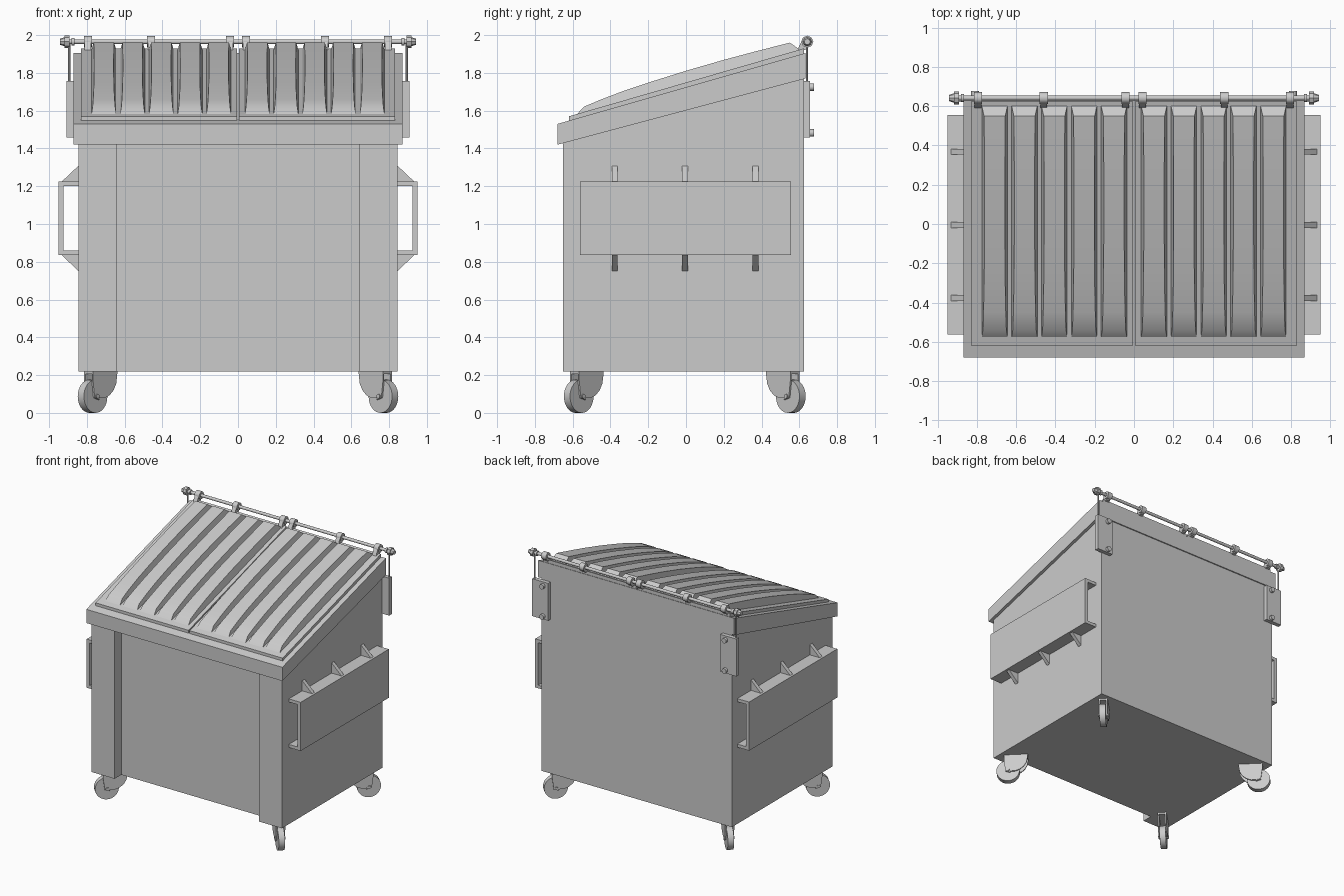
import bpy, bmesh
from math import radians, pi, cos, sin
from mathutils import Matrix, Vector

if "Cube" in bpy.data.objects:
    bpy.data.objects.remove(bpy.data.objects["Cube"])


def finish(name, bm, mirror=True, smooth=False):
    bmesh.ops.recalc_face_normals(bm, faces=bm.faces)
    me = bpy.data.meshes.new(name)
    bm.to_mesh(me)
    bm.free()
    ob = bpy.data.objects.new(name, me)
    bpy.context.collection.objects.link(ob)
    if smooth:
        bpy.ops.object.select_all(action='DESELECT')
        ob.select_set(True)
        bpy.context.view_layer.objects.active = ob
        bpy.ops.object.shade_smooth_by_angle(angle=radians(35))
    if mirror:
        ob.modifiers.new("Mirror", 'MIRROR').use_axis[0] = True
    return ob


def prism(bm, pts, a, b, axis='x'):
    """Extrude a 2D profile from a to b: (y,z) along x or (x,z) along y."""
    def pos(p, t):
        return (t, p[0], p[1]) if axis == 'x' else (p[0], t, p[1])
    lo = [bm.verts.new(pos(p, a)) for p in pts]
    hi = [bm.verts.new(pos(p, b)) for p in pts]
    bm.faces.new(lo)
    bm.faces.new(hi)
    n = len(pts)
    for i in range(n):
        j = (i + 1) % n
        bm.faces.new((lo[i], lo[j], hi[j], hi[i]))


def box(bm, x0, x1, y0, y1, z0, z1):
    prism(bm, [(y0, z0), (y1, z0), (y1, z1), (y0, z1)], x0, x1)


def rod(bm, c, r, length, axis='X', seg=16, r2=None):
    rot = {'X': Matrix.Rotation(pi / 2, 4, 'Y'),
           'Y': Matrix.Rotation(-pi / 2, 4, 'X'), 'Z': Matrix()}[axis]
    bmesh.ops.create_cone(bm, cap_ends=True, segments=seg, radius1=r,
                          radius2=r if r2 is None else r2, depth=length,
                          matrix=Matrix.Translation(c) @ rot)


# Body: footprint with recessed front panel, cut to the sloping top
bm = bmesh.new()
foot = [(-.845, -.65), (-.64, -.65), (-.64, -.565), (.64, -.565),
        (.64, -.65), (.845, -.65), (.845, .625), (-.845, .625)]
lo = [bm.verts.new((x, y, .22)) for x, y in foot]
hi = [bm.verts.new((x, y, 1.47 + .28 * (y + .65))) for x, y in foot]
bm.faces.new(lo)
bm.faces.new(hi)
for i in range(8):
    j = (i + 1) % 8
    bm.faces.new((lo[i], lo[j], hi[j], hi[i]))
finish("bin_body", bm, mirror=False)

# Sloping rim collar
bm = bmesh.new()
prism(bm, [(-.68, 1.42), (.632, 1.77), (.632, 1.905), (-.68, 1.53)], -.87, .87)
finish("rim_collar", bm, mirror=False)


# Lids: flange plate with five raised, bowed ribs each
def flange_z(y):
    return 1.57 + .289 * (y + .62)


bm = bmesh.new()
prism(bm, [(-.62, 1.54), (.625, 1.895), (.625, flange_z(.625)),
           (-.62, flange_z(-.62))], .005, .83)
bow = [(-.58, -.003), (-.54, .028), (-.45, .040), (-.33, .051), (-.2, .057),
       (0, .062), (.2, .062), (.38, .058), (.55, .052), (.605, -.003)]
for k in range(5):
    a = .036 + .152 * k
    b = a + .132
    rows = []
    for y, h in bow:
        z = flange_z(y)
        wall = .014 * max(h, 0) / .06
        rows.append([bm.verts.new((x, y, zz)) for x, zz in
                     ((a, z - .003), (a + wall, z + h),
                      (b - wall, z + h), (b, z - .003))])
    for r0, r1 in zip(rows[1:-2], rows[2:-1]):
        for i in range(3):
            bm.faces.new((r0[i], r0[i + 1], r1[i + 1], r1[i]))
    # sloping ends of the rib
    for end, near in ((rows[0], rows[1]), (rows[-1], rows[-2])):
        for i in range(3):
            bm.faces.new((end[i], end[i + 1], near[i + 1], near[i]))
bmesh.ops.remove_doubles(bm, verts=bm.verts, dist=.0001)
finish("ribbed_lid", bm, smooth=True)

# Hinge rod with end nuts
RY, RZ = .642, 1.965
bm = bmesh.new()
rod(bm, (0, RY, RZ), .012, 1.84)
finish("hinge_rod", bm, mirror=False, smooth=True)
bm = bmesh.new()
rod(bm, (.873, RY, RZ), .02, .016)
rod(bm, (.905, RY, RZ), .032, .026, seg=8)
rod(bm, (.93, RY, RZ), .024, .024, seg=8, r2=.016)
finish("rod_end_nut", bm, smooth=True)

# Hinge knuckles wrapped round the rod, with straps onto the lid
bm = bmesh.new()
for x in (.043, .46, .795):
    rod(bm, (x, RY, RZ), .03, .042)
    prism(bm, [(.59, 1.915), (.645, 1.925), (.645, 1.99), (.625, 1.985),
               (.60, 1.945)], x - .017, x + .017)
finish("lid_hinge_knuckle", bm, smooth=True)

# Rear corner brackets, bolts and thin hanger to the rod
bm = bmesh.new()
box(bm, .765, .907, .622, .656, 1.457, 1.757)
finish("rear_bracket", bm)
bm = bmesh.new()
for z in (1.725, 1.482):
    rod(bm, (.81, .665, z), .02, .024, 'Y', 12)
finish("bracket_bolt", bm, smooth=True)
bm = bmesh.new()
rod(bm, (.893, .64, 1.85), .006, .24, 'Z', 8)
finish("rod_hanger", bm, smooth=True)

# Side fork pockets: open C channel and gussets
bm = bmesh.new()
prism(bm, [(.84, .835), (.95, .835), (.95, 1.225), (.84, 1.225), (.84, 1.2),
           (.923, 1.2), (.923, .86), (.84, .86)], -.562, .556, 'y')
finish("fork_pocket", bm)
bm = bmesh.new()
for y in (-.378, -.005, .368):
    prism(bm, [(.84, 1.22), (.938, 1.22), (.846, 1.307), (.84, 1.307)],
          y - .015, y + .015, 'y')
    prism(bm, [(.84, .84), (.938, .84), (.846, .752), (.84, .752)],
          y - .015, y + .015, 'y')
finish("pocket_gusset", bm)

# Casters, turned diagonally outward at the four corners
fork = [(.03, .222), (.03, .17), (.018, .08), (-.02, .068)]
for i in range(6):
    t = radians(-80 - 20 * i)
    fork.append((-.035 + .115 * cos(t), .195 + .118 * sin(t)))
fork += [(-.152, .222)]
for label, y, ang in (("front", -.568, -45), ("rear", .555, 45)):
    place = Matrix.Translation((.77, y, 0)) @ Matrix.Rotation(radians(ang), 4, 'Z')
    bm = bmesh.new()
    rod(bm, (0, 0, .088), .088, .046, 'Y', 32)
    bm.transform(place)
    finish(label + "_caster_wheel", bm, smooth=True)
    bm = bmesh.new()
    for s in (-1, 1):
        prism(bm, fork, s * .024, s * .034, 'y')
    box(bm, -.15, .03, -.034, .034, .205, .222)
    rod(bm, (0, 0, .088), .012, .08, 'Y', 10)
    bm.transform(place)
    finish(label + "_caster_fork", bm, smooth=True)
